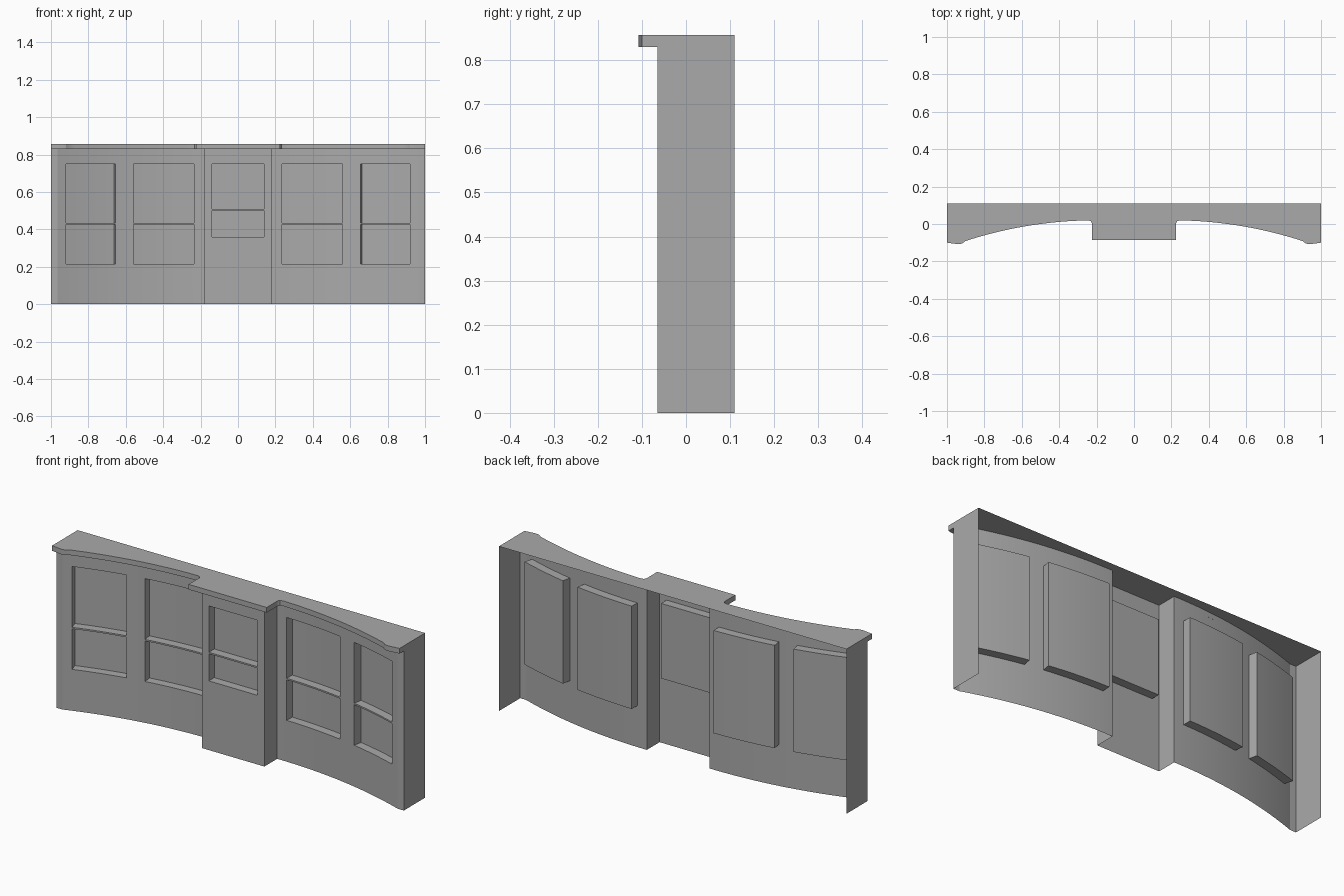
import bpy, bmesh, math

cube = bpy.data.objects.get("Cube")
if cube:
    bpy.data.objects.remove(cube, do_unlink=True)

TOP, SOFFIT, BACK = 0.857, 0.83, 0.11
CX, CY, R = 0.2, -2.251, 2.316      # centre and radius of the concave wall
DEPTH, RAIL = 0.045, 0.004          # window recess, half thickness of a rail
BAY_X, BAY_Y, WING_X, END_Y = 0.18, -0.04, 0.965, -0.065

gray = bpy.data.materials.new("plain gray")
gray.use_nodes = True
gray.diffuse_color = (0.4, 0.4, 0.4, 1)
gray.node_tree.nodes["Principled BSDF"].inputs["Base Color"].default_value = (0.4, 0.4, 0.4, 1)


def curved(x, d=0.0, r=R):
    """Point on the curved wing, pushed back by d along the wall normal."""
    t = math.asin((x - CX) / r)
    return CX + (r + d) * math.sin(t), CY + (r + d) * math.cos(t)


def straight(x, d=0.0):
    return x, BAY_Y + d


def face(bm, pts):
    bm.faces.new([bm.verts.new(p) for p in pts])


def strip(bm, path, z0, z1):
    for a, b in zip(path, path[1:]):
        face(bm, [(*a, z0), (*b, z0), (*b, z1), (*a, z1)])


def finish(name, bm):
    """Make the half into a mirrored, smooth-by-angle object."""
    bmesh.ops.remove_doubles(bm, verts=bm.verts, dist=1e-5)
    mesh = bpy.data.meshes.new(name)
    bm.to_mesh(mesh)
    bm.free()
    mesh.materials.append(gray)
    ob = bpy.data.objects.new(name, mesh)
    bpy.context.collection.objects.link(ob)
    bpy.ops.object.select_all(action='DESELECT')
    ob.select_set(True)
    bpy.context.view_layer.objects.active = ob
    bpy.ops.object.shade_smooth_by_angle(angle=math.radians(25))
    mod = ob.modifiers.new("mirror", 'MIRROR')
    mod.use_clip = True
    mod.merge_threshold = 1e-4


def span(a, b, n):
    return [a + (b - a) * i / n for i in range(n + 1)]


def wall(name, at, x0, x1, windows, z0, z1, n):
    """Wall sheet with recessed windows."""
    bm = bmesh.new()
    cuts = [x0] + [x for w in windows for x in w] + [x1]
    for a, b in zip(cuts, cuts[1:]):
        if b - a < 1e-6:
            continue
        xs = span(a, b, n)
        path = [at(x) for x in xs]
        if (a, b) not in windows:
            for lo, hi in ((0, z0), (z0, z1), (z1, TOP)):
                strip(bm, path, lo, hi)
            continue
        strip(bm, path, 0, z0)
        strip(bm, path, z1, TOP)
        deep = [at(x, DEPTH) for x in xs]
        strip(bm, deep, z0, z1)                       # pane
        if a > 0:
            strip(bm, [path[0], deep[0]], z0, z1)     # side reveals
        strip(bm, [deep[-1], path[-1]], z0, z1)
        for i in range(n):                            # sill and head
            ring = [path[i], path[i + 1], deep[i + 1], deep[i]]
            face(bm, [(*p, z0) for p in ring])
            face(bm, [(*p, z1) for p in reversed(ring)])
    finish(name, bm)


def rails(name, at, windows, z, n):
    """Thin horizontal bar across each window."""
    bm = bmesh.new()
    for a, b in windows:
        xs = span(a, b, n)
        path = [at(x) for x in xs]
        deep = [at(x, DEPTH) for x in xs]
        strip(bm, path, z - RAIL, z + RAIL)
        for i in range(n):
            ring = [path[i], path[i + 1], deep[i + 1], deep[i]]
            face(bm, [(*p, z + RAIL) for p in ring])
            face(bm, [(*p, z - RAIL) for p in reversed(ring)])
    finish(name, bm)


# Curved wings and central bay with their windows
wing_windows = [(0.235, 0.56), (0.655, 0.92)]
bay_windows = [(0.0, 0.14)]
wall("wing_walls", curved, BAY_X, WING_X, wing_windows, 0.215, 0.75, 8)
wall("bay_wall", straight, 0.0, BAY_X, bay_windows, 0.36, 0.75, 1)
rails("wing_window_rails", curved, wing_windows, 0.43, 8)
rails("bay_window_rail", straight, bay_windows, 0.505, 1)

# Bay returns and end walls
bm = bmesh.new()
strip(bm, [(BAY_X, BAY_Y), curved(BAY_X)], 0, TOP)
finish("bay_returns", bm)
bm = bmesh.new()
end_path = [curved(WING_X), (1, END_Y), (1, BACK)]
strip(bm, end_path, 0, TOP)
finish("end_walls", bm)

# Roof sheet with the overhanging cornice
edge = [(0, -0.085), (0.225, -0.085), (0.225, 0.005), (0.232, 0.016)]
edge += [curved(x, 0, R - DEPTH) for x in span(0.25, 0.9, 24)]
edge += [(0.92, -0.105), (0.94, -0.108), (1, -0.1)]
wall_line = [(0, BAY_Y), (BAY_X, BAY_Y)]
wall_line += [curved(x) for x in span(BAY_X, WING_X, 24)] + [(1, END_Y)]
bm = bmesh.new()
face(bm, [(*p, TOP) for p in edge + [(1, BACK), (0, BACK)]])
face(bm, [(*p, SOFFIT) for p in wall_line + edge[::-1]])
strip(bm, edge + [(1, END_Y)], SOFFIT, TOP)
finish("roof_cornice", bm)
